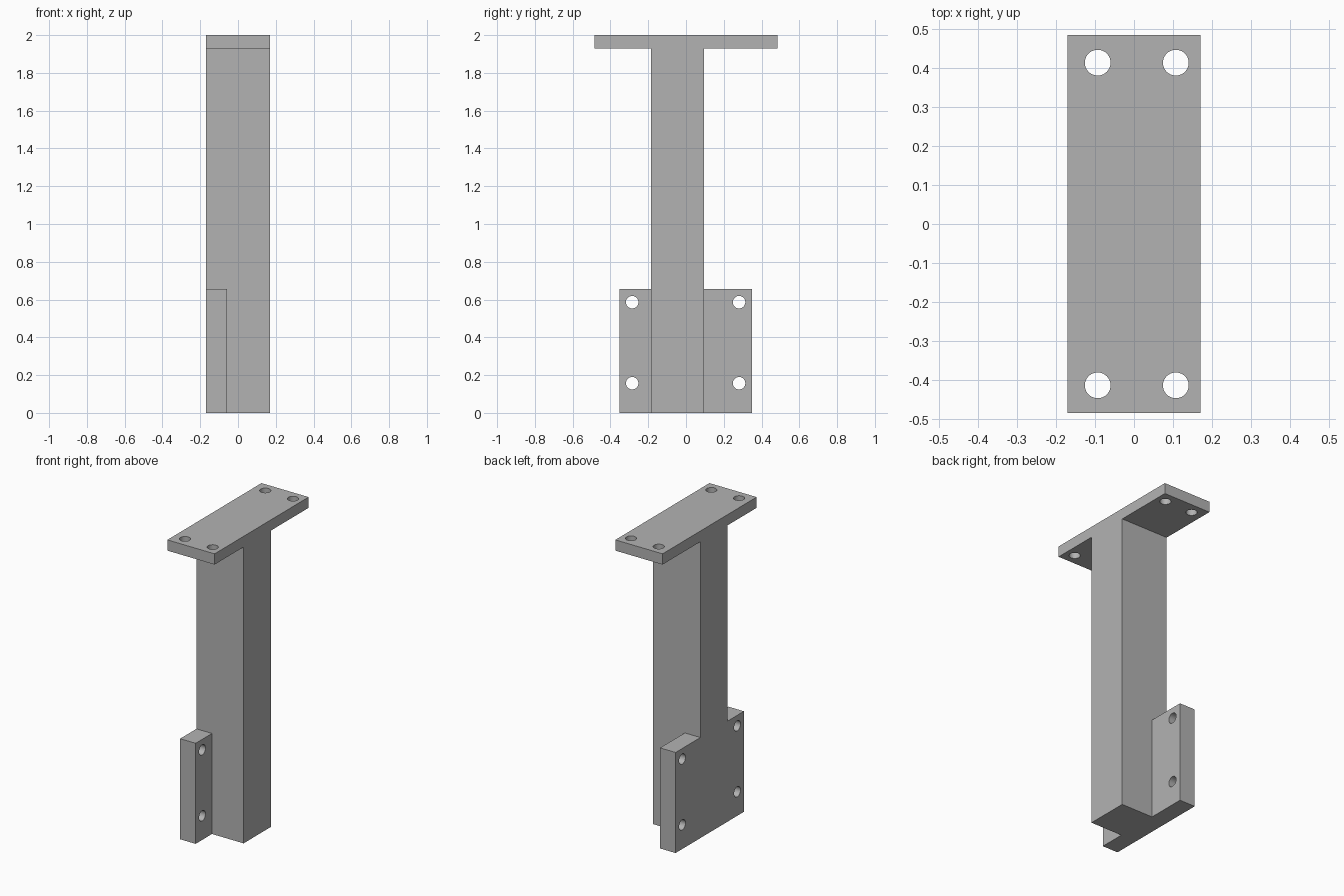
import bpy
from math import pi
from mathutils import Matrix, Vector
import bmesh

default = bpy.data.objects.get("Cube")
if default:
    bpy.data.objects.remove(default, do_unlink=True)

# Single plain grey
GREY = (0.45, 0.45, 0.45, 1)
grey = bpy.data.materials.new("plain_grey")
grey.use_nodes = True
grey.diffuse_color = GREY
grey.node_tree.nodes["Principled BSDF"].inputs["Base Color"].default_value = GREY

HALF_W = 0.17
HOLE_R = 0.033
POST_Y = (-0.185, 0.095)
PLATE_Z = 1.93


def link(name, bm):
    mesh = bpy.data.meshes.new(name)
    bm.to_mesh(mesh)
    bm.free()
    mesh.materials.append(grey)
    obj = bpy.data.objects.new(name, mesh)
    bpy.context.collection.objects.link(obj)
    return obj


def box(name, xs, ys, zs):
    low, high = (Vector(p) for p in zip(xs, ys, zs))
    bm = bmesh.new()
    bmesh.ops.create_cube(bm, size=1, matrix=Matrix.Translation((low + high) / 2)
                          @ Matrix.Diagonal((*(high - low), 1)))
    return link(name, bm)


def drill(obj, centres, turn=Matrix()):
    """Cut round through holes, along z unless turned."""
    bm = bmesh.new()
    for c in centres:
        bmesh.ops.create_cone(bm, cap_ends=True, segments=40, radius1=HOLE_R,
                              radius2=HOLE_R, depth=0.4,
                              matrix=Matrix.Translation(c) @ turn)
    cutter = link("hole_cutter", bm)
    cutter.hide_render = True
    mod = obj.modifiers.new("holes", "BOOLEAN")
    mod.operation = "DIFFERENCE"
    mod.solver = "EXACT"
    mod.object = cutter
    bpy.ops.object.select_all(action="DESELECT")
    obj.select_set(True)
    bpy.context.view_layer.objects.active = obj
    bpy.ops.object.modifier_apply(modifier=mod.name)
    bpy.data.objects.remove(cutter, do_unlink=True)
    bpy.ops.object.shade_smooth_by_angle(angle=pi / 6)


# Upright post
box("post", (-HALF_W, HALF_W), POST_Y, (0, PLATE_Z))

# Top mounting plate with four vertical holes
top = box("top_plate", (-HALF_W, HALF_W), (-0.484, 0.484), (PLATE_Z, 2))
drill(top, [(x, y, PLATE_Z) for x in (-0.093, 0.107) for y in (-0.413, 0.413)])

# Foot flanges either side of the post, flush with its right face
sideways = Matrix.Rotation(pi / 2, 4, "Y")
for name, ys, hole_y in (("front_flange", (-0.353, POST_Y[0]), -0.285),
                         ("back_flange", (POST_Y[1], 0.35), 0.281)):
    flange = box(name, (-HALF_W, -0.058), ys, (0, 0.655))
    drill(flange, [(-0.11, hole_y, z) for z in (0.157, 0.586)], sideways)
